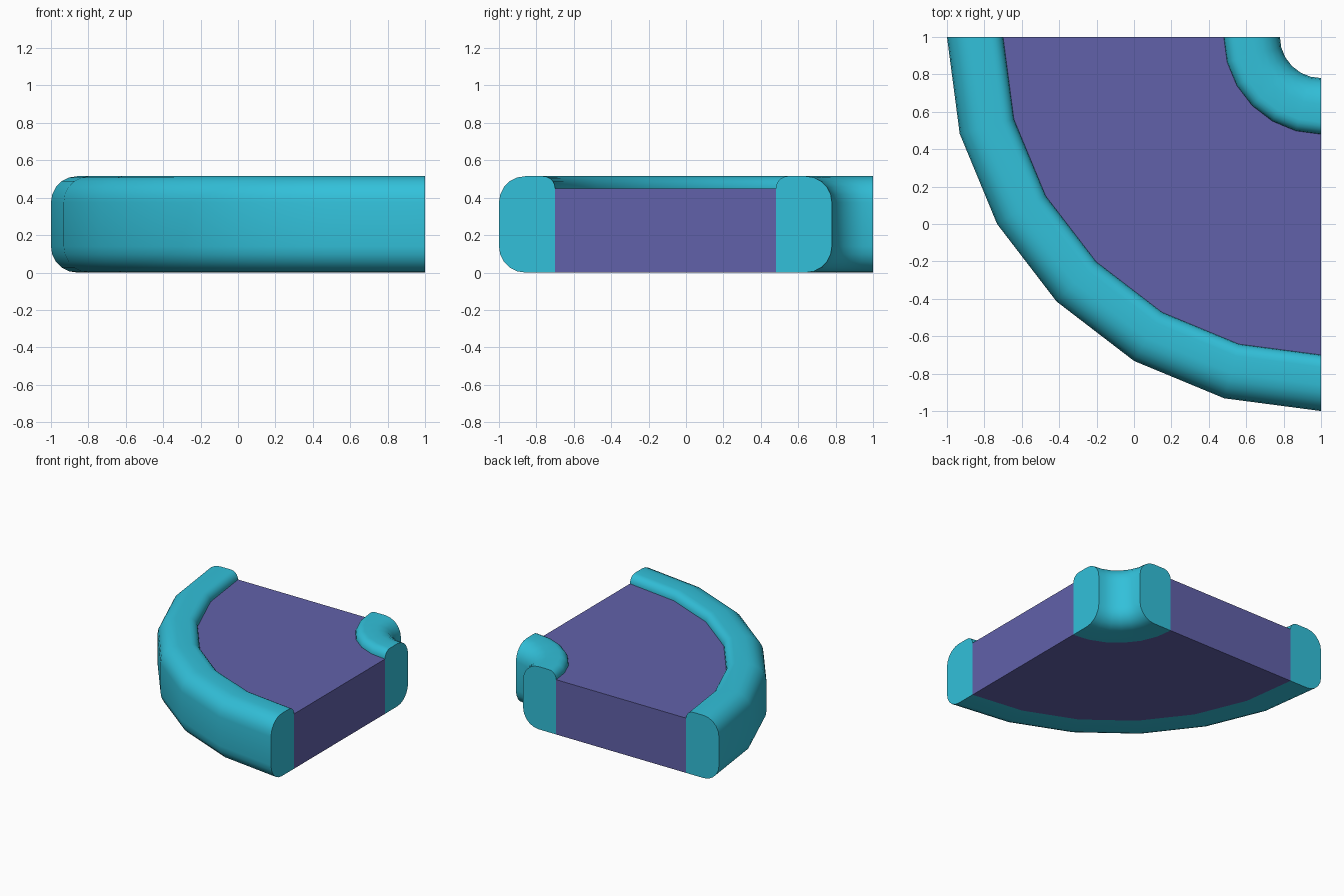
import bpy
import bmesh
from math import sin, cos, pi, radians

if "Cube" in bpy.data.objects:
    bpy.data.objects.remove(bpy.data.objects["Cube"], do_unlink=True)

STEPS = 6            # segments in the quarter turn
HEIGHT = 0.515       # kerb height
SLAB = 0.45          # slab height
WIDTH = 0.30         # kerb width
OUTER, INNER = 1.70, 0.52   # radii of the slab edges


def material(name, colour):
    mat = bpy.data.materials.new(name)
    mat.use_nodes = True
    mat.diffuse_color = colour
    mat.node_tree.nodes["Principled BSDF"].inputs["Base Color"].default_value = colour
    return mat


def corner(cx, cz, r, start, end, n=5):
    """Points on a rounded corner, angles in degrees."""
    angles = [radians(start + (end - start) * i / n) for i in range(n + 1)]
    return [(cx + r * cos(a), cz + r * sin(a)) for a in angles]


def quarter_sweep(name, profile, mat):
    """Sweep a closed (radius, height) profile a quarter turn about the back left corner."""
    bm = bmesh.new()
    rings = []
    for i in range(STEPS + 1):
        a = pi + pi / 2 * i / STEPS
        rings.append([bm.verts.new((1 + r * cos(a), 1 + r * sin(a), z)) for r, z in profile])
    n = len(profile)
    for a, b in zip(rings, rings[1:]):
        for j in range(n):
            k = (j + 1) % n
            bm.faces.new((a[j], a[k], b[k], b[j]))
    bm.faces.new(rings[0])
    bm.faces.new(rings[-1])
    bmesh.ops.recalc_face_normals(bm, faces=bm.faces)
    mesh = bpy.data.meshes.new(name)
    bm.to_mesh(mesh)
    bm.free()
    mesh.materials.append(mat)
    obj = bpy.data.objects.new(name, mesh)
    bpy.context.collection.objects.link(obj)
    return obj


teal = material("teal", (0.032, 0.53, 0.70, 1))
purple = material("purple", (0.12, 0.12, 0.40, 1))

# Kerb section: distance out from the slab edge, height
big, small = 0.14, HEIGHT - SLAB
section = [(0, 0)]
section += corner(WIDTH - big, big, big, -90, 0)
section += corner(WIDTH - big, HEIGHT - big, big, 0, 90)
section += corner(small, SLAB, small, 90, 180)

# Rounded kerbs on both curved edges
kerbs = [
    quarter_sweep("outer_kerb", [(OUTER + d, z) for d, z in section], teal),
    quarter_sweep("inner_kerb", [(INNER - d, z) for d, z in section], teal),
]
bpy.ops.object.select_all(action="DESELECT")
for kerb in kerbs:
    kerb.select_set(True)
bpy.context.view_layer.objects.active = kerbs[0]
bpy.ops.object.shade_smooth_by_angle(angle=radians(35))

# Flat slab between the kerbs
quarter_sweep("slab", [(INNER, 0), (OUTER, 0), (OUTER, SLAB), (INNER, SLAB)], purple)
